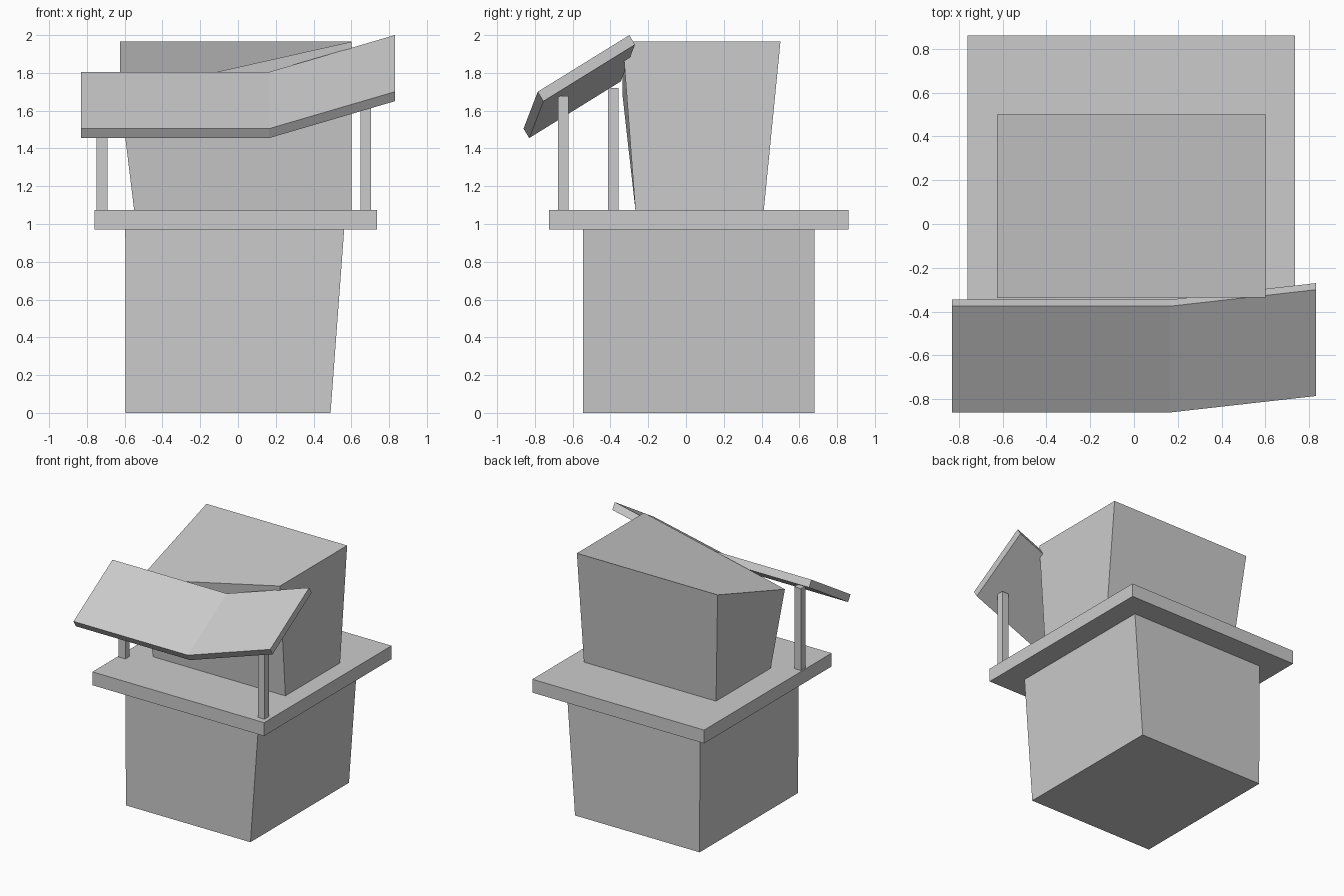
import bpy

if "Cube" in bpy.data.objects:
    bpy.data.objects.remove(bpy.data.objects["Cube"])


def mesh_object(name, verts, faces):
    mesh = bpy.data.meshes.new(name)
    mesh.from_pydata(verts, [], faces)
    mesh.update()
    obj = bpy.data.objects.new(name, mesh)
    bpy.context.collection.objects.link(obj)
    return obj


def loft(name, rings):
    """Closed solid through matching four-point rings."""
    verts = [p for ring in rings for p in ring]
    last = 4 * (len(rings) - 1)
    faces = [(3, 2, 1, 0), tuple(range(last, last + 4))]
    for r in range(0, last, 4):
        for i in range(4):
            j = (i + 1) % 4
            faces.append((r + i, r + j, r + 4 + j, r + 4 + i))
    return mesh_object(name, verts, faces)


def rect(x0, x1, y0, y1, z):
    return [(x0, y0, z), (x1, y0, z), (x1, y1, z), (x0, y1, z)]


def box(name, x0, x1, y0, y1, z0, z1):
    return loft(name, [rect(x0, x1, y0, y1, z0), rect(x0, x1, y0, y1, z1)])


# Ground storey, right wall leaning outwards
loft("lower_block", [rect(-0.595, 0.49, -0.545, 0.68, 0),
                     rect(-0.597, 0.562, -0.545, 0.68, 0.97)])

# Overhanging platform
box("deck", -0.76, 0.735, -0.725, 0.86, 0.97, 1.075)

# Flared upper storey, roof dropping at the front left corner
roof = rect(-0.625, 0.60, -0.335, 0.50, 1.965)
roof[0] = (-0.625, -0.337, 1.69)
loft("upper_block", [rect(-0.55, 0.60, -0.268, 0.412, 1.075), roof])

# Bent awning: one slanted section swept along x
section = [(-0.83, 1.455), (-0.86, 1.505), (-0.375, 1.805), (-0.345, 1.755)]
stations = [(-0.83, 0, 0), (0.165, 0, 0), (0.83, 0.075, 0.195)]
loft("awning", [[(x, y + dy, z + dz) for y, z in reversed(section)]
                for x, dy, dz in stations])

# Awning posts
box("left_post", -0.75, -0.692, -0.412, -0.358, 1.075, 1.72)
box("right_post", 0.648, 0.704, -0.677, -0.622, 1.075, 1.678)
